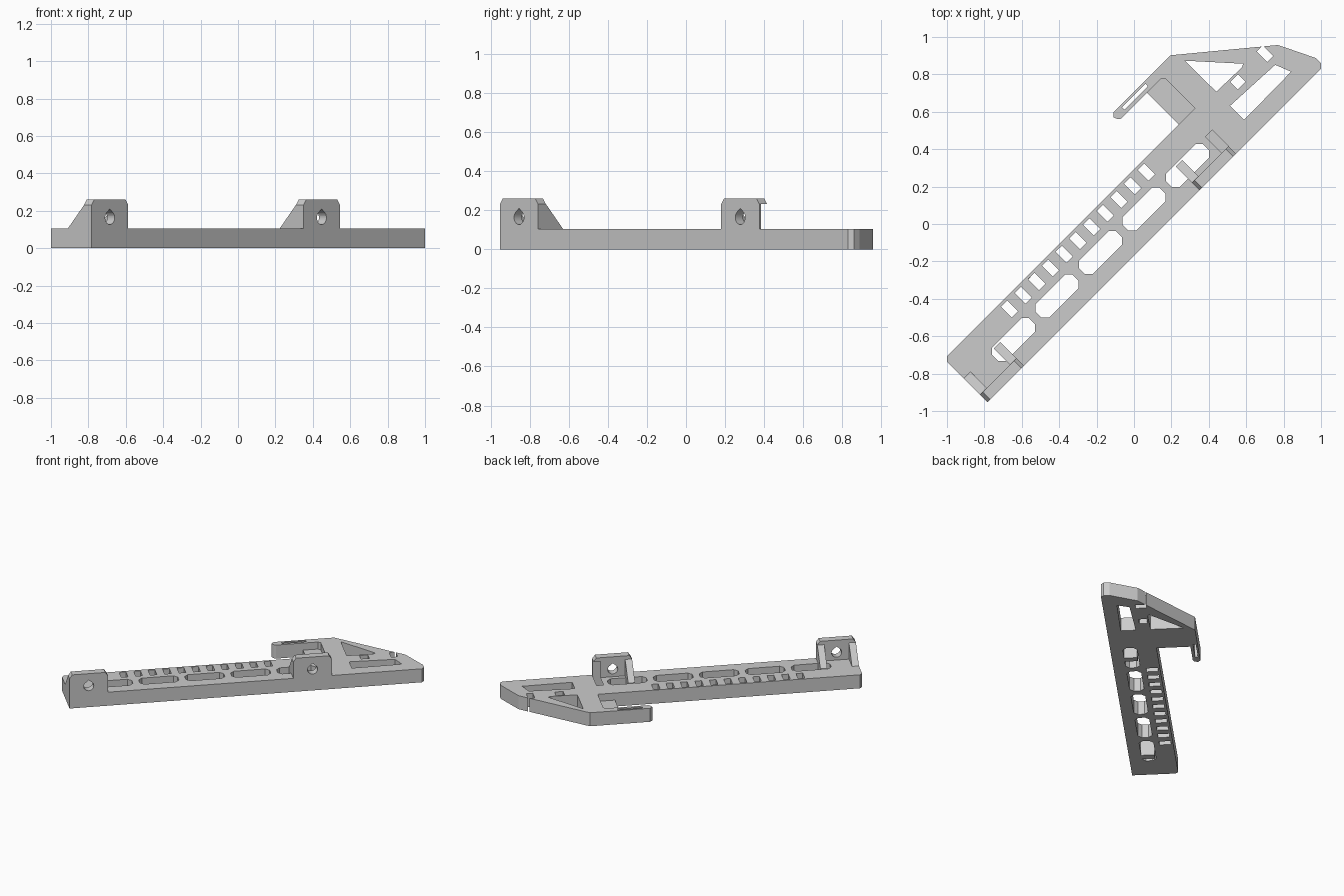
import bpy, bmesh, math

if "Cube" in bpy.data.objects:
    bpy.data.objects.remove(bpy.data.objects["Cube"])

# The part lies diagonally: s runs along the bar, d across it (s = x + y, d = y - x)
def place(s, d, z):
    return ((s - d) / 2, (s + d) / 2, z)

def sd(x, y):
    return (x + y, y - x)

def prism(name, loops, to3d, lo, hi):
    """Extrude closed 2D loops between lo and hi."""
    bm = bmesh.new()
    for loop in loops:
        a = [bm.verts.new(to3d(p, q, lo)) for p, q in loop]
        b = [bm.verts.new(to3d(p, q, hi)) for p, q in loop]
        n = len(loop)
        bm.faces.new(a[::-1])
        bm.faces.new(b)
        for i in range(n):
            j = (i + 1) % n
            bm.faces.new((a[i], a[j], b[j], b[i]))
    bmesh.ops.recalc_face_normals(bm, faces=bm.faces)
    me = bpy.data.meshes.new(name)
    bm.to_mesh(me)
    bm.free()
    ob = bpy.data.objects.new(name, me)
    bpy.context.collection.objects.link(ob)
    return ob

def boolean(target, tool, op):
    mod = target.modifiers.new(op.lower(), 'BOOLEAN')
    mod.operation, mod.solver, mod.object = op, 'EXACT', tool
    bpy.context.view_layer.objects.active = target
    bpy.ops.object.modifier_apply(modifier=mod.name)
    bpy.data.objects.remove(tool)

def box(s, d, ws, wd, c=0.0):
    """Rectangle centred on s, d with optional corner chamfer c."""
    a, b = ws / 2, wd / 2
    if c == 0:
        return [(s - a, d - b), (s + a, d - b), (s + a, d + b), (s - a, d + b)]
    return [(s - a + c, d - b), (s + a - c, d - b), (s + a, d - b + c), (s + a, d + b - c),
            (s + a - c, d + b), (s - a + c, d + b), (s - a, d + b - c), (s - a, d - b + c)]

H, TOP, EDGE = 0.105, 0.26, -0.17

# Base plate with angled head and hook arm
outline = [(-1.735, EDGE), sd(1.0, 0.83), sd(1.0, 0.86), sd(0.97, 0.888), sd(0.77, 0.957),
           sd(0.195, 0.902), (0.49, 0.707), (0.46, 0.68), (0.475, 0.645), (0.495, 0.632),
           (0.92, 0.632), (0.945, 0.61), (0.945, 0.292), (-1.71, 0.292), (-1.735, 0.262)]
plate = prism("mounting_plate", [outline], place, 0, H)

# Through holes: large slots, row of small windows, head cut-outs, hook slit
holes = [box(-1.262 + 0.465 * i, 0.026, 0.395, 0.143, 0.038) for i in range(5)]
holes += [box(-1.12 + 0.1463 * i, 0.212, 0.068, 0.116) for i in range(11)]
holes.append([sd(0.273, 0.873), sd(0.44, 0.707), sd(0.578, 0.838), sd(0.583, 0.857)])
holes.append([sd(0.755, 0.851), sd(0.514, 0.632), sd(0.589, 0.557), sd(0.84, 0.814)])
holes.append(box(1.61, 0.21, 0.065, 0.11))
holes.append(box(1.315, 0.205, 0.085, 0.08))
holes.append(box(0.685, 0.675, 0.25, 0.027))
boolean(plate, prism("hole_cutter", holes, place, -0.1, 0.3), 'DIFFERENCE')

# Low shelf joining the hook arm to the bar
shelf = [(0.77, 0.27), (0.96, 0.27), (0.96, 0.65), (0.77, 0.65)]
boolean(plate, prism("hook_shelf", [shelf], place, 0, 0.05), 'UNION')

# Two upright lugs, each with a chamfered wall, two gussets and a teardrop bore
along = lambda s, z, d: place(s, d, z)
across = lambda d, z, s: place(s, d, z)
L, C, G, BACK = 0.39, 0.028, 0.07, -0.09
for s0 in (-1.735, 0.53):
    s1 = s0 + L
    wall = [(s0, 0), (s1, 0), (s1, TOP - C), (s1 - C, TOP), (s0 + C, TOP), (s0, TOP - C)]
    boolean(plate, prism("lug_wall", [wall], along, EDGE, BACK), 'UNION')
    rib = [(EDGE + 0.02, 0), (0.085, 0), (0.085, H), (BACK, TOP - C), (EDGE + 0.02, TOP - C)]
    for a in (s0, s1 - G):
        boolean(plate, prism("lug_gusset", [rib], across, a, a + G), 'UNION')
    # s is stretched by sqrt(2) against true length
    r, sc, zc = 0.036, (s0 + s1) / 2, 0.163
    drop = [(sc + r * math.sqrt(2) * math.cos(t), zc + r * math.sin(t))
            for t in (math.radians(135 + 270 * i / 18) for i in range(19))]
    drop.append((sc, zc + r * 1.3))
    boolean(plate, prism("bore_cutter", [drop], along, EDGE - 0.1, 0.1), 'DIFFERENCE')

# Single grey finish
grey = bpy.data.materials.new("light_grey")
grey.diffuse_color = (0.6, 0.6, 0.6, 1)
grey.use_nodes = True
grey.node_tree.nodes["Principled BSDF"].inputs["Base Color"].default_value = grey.diffuse_color
plate.data.materials.clear()
plate.data.materials.append(grey)
for p in plate.data.polygons:
    p.material_index = 0
